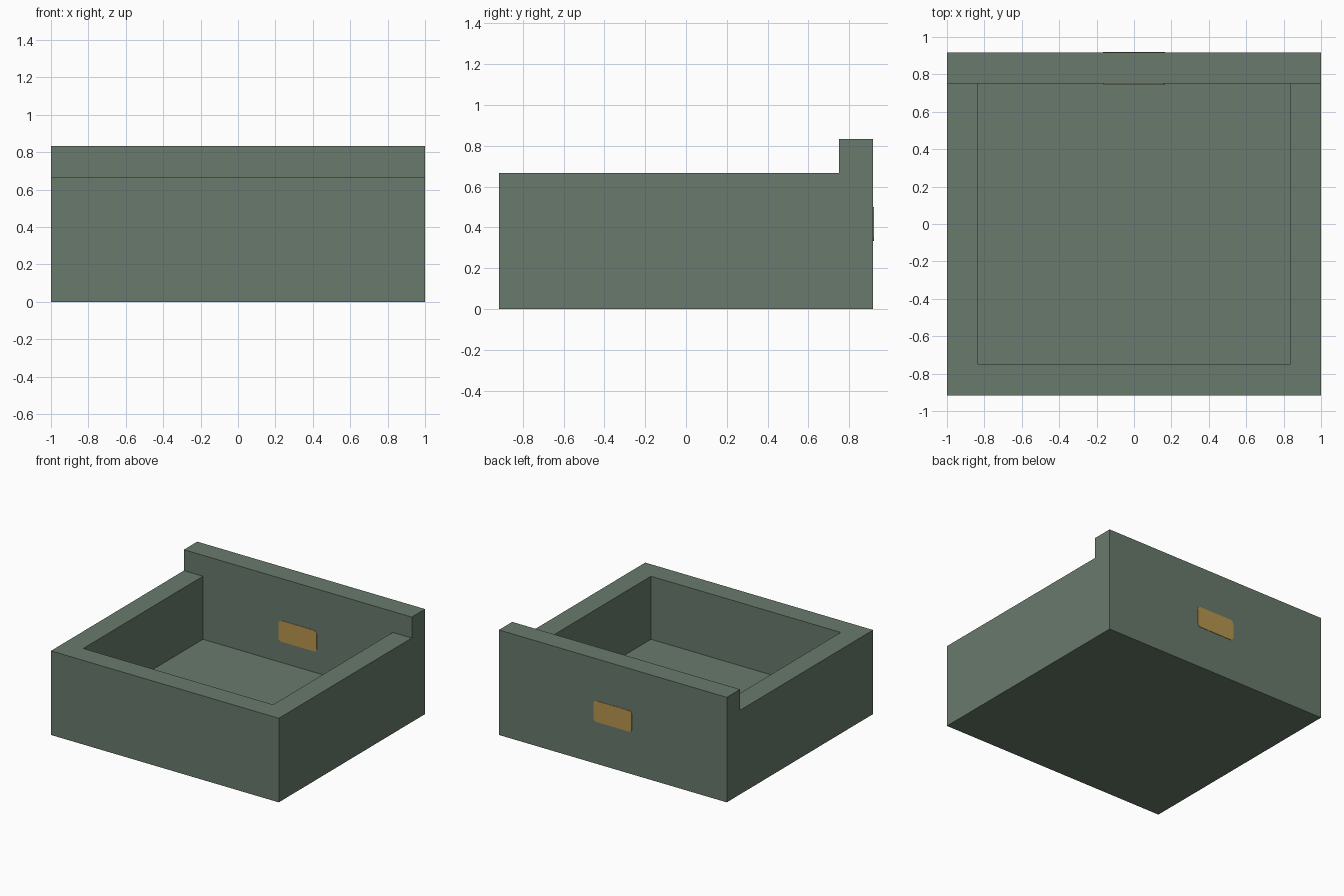
import bpy, bmesh
from mathutils import Matrix, Vector

cube = bpy.data.objects.get("Cube")
if cube:
    bpy.data.objects.remove(cube, do_unlink=True)

HALF_X, HALF_Y = 1.0, 0.917     # outer half sizes
WALL = 0.167                    # wall and floor thickness
RIM, BACK = 0.667, 0.833        # heights of the rim and the back wall
INNER_Y = HALF_Y - WALL


def material(name, rgb):
    mat = bpy.data.materials.new(name)
    mat.use_nodes = True
    mat.diffuse_color = (*rgb, 1)
    bsdf = next(n for n in mat.node_tree.nodes if n.type == 'BSDF_PRINCIPLED')
    bsdf.inputs["Base Color"].default_value = (*rgb, 1)
    return mat


def add_object(name, bm, mat):
    bmesh.ops.recalc_face_normals(bm, faces=bm.faces)
    mesh = bpy.data.meshes.new(name)
    bm.to_mesh(mesh)
    bm.free()
    mesh.materials.append(mat)
    obj = bpy.data.objects.new(name, mesh)
    bpy.context.collection.objects.link(obj)
    return obj


def box_mesh(lo, hi):
    lo, hi = Vector(lo), Vector(hi)
    bm = bmesh.new()
    bmesh.ops.create_cube(bm, size=1, matrix=Matrix.Translation((lo + hi) / 2)
                          @ Matrix.Diagonal((*(hi - lo), 1)))
    return bm


green = material("grey green", (0.138, 0.195, 0.150))
ochre = material("ochre", (0.479, 0.305, 0.078))

# Tray body: stepped side profile extruded across the width
profile = [(-HALF_Y, 0), (HALF_Y, 0), (HALF_Y, BACK), (INNER_Y, BACK),
           (INNER_Y, RIM), (-HALF_Y, RIM)]
bm = bmesh.new()
side = bm.faces.new([bm.verts.new((-HALF_X, y, z)) for y, z in profile])
ext = bmesh.ops.extrude_face_region(bm, geom=[side], use_keep_orig=True)
bmesh.ops.translate(bm, vec=(2 * HALF_X, 0, 0),
                    verts=[v for v in ext["geom"] if isinstance(v, bmesh.types.BMVert)])
tray = add_object("tray_body", bm, green)

# Hollow out the tray
cutter = add_object("tray_cutter", box_mesh(
    (-HALF_X + WALL, -INNER_Y, WALL), (HALF_X - WALL, INNER_Y, BACK + 0.1)), green)
cutter.hide_render = True
cut = tray.modifiers.new("hollow", 'BOOLEAN')
cut.operation, cut.solver, cut.object = 'DIFFERENCE', 'EXACT', cutter
bpy.context.view_layer.objects.active = tray
bpy.ops.object.modifier_apply(modifier=cut.name)
bpy.data.objects.remove(cutter, do_unlink=True)

# Rounded badge plates on both faces of the back wall
for name, y in (("inner_badge", INNER_Y), ("outer_badge", HALF_Y)):
    bm = box_mesh((-0.167, y - 0.003, 0.333), (0.167, y + 0.003, 0.5))
    corners = [e for e in bm.edges if abs(e.verts[0].co.y - e.verts[1].co.y) > 0.001]
    bmesh.ops.bevel(bm, geom=corners, offset=0.025, segments=4, profile=0.5,
                    affect='EDGES')
    add_object(name, bm, ochre)
